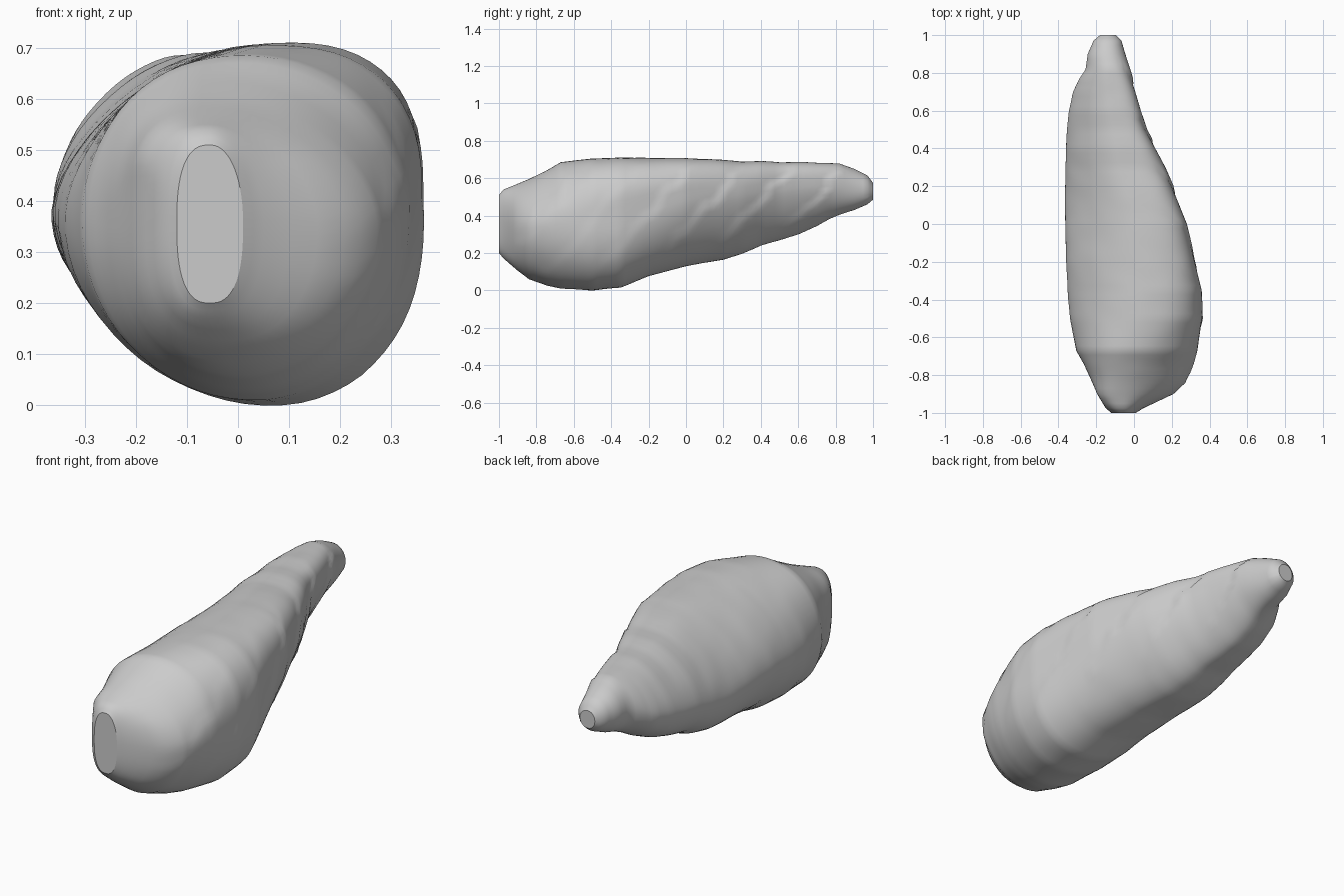
import bpy, bmesh, math
from mathutils import Vector, noise

if "Cube" in bpy.data.objects:
    bpy.data.objects.remove(bpy.data.objects["Cube"])

# Stations: y, x min, x max, z min, z max, crest x
STATIONS = [
    (-1.0, -.12, .01, .20, .51, -.055), (-.975, -.15, .05, .17, .54, -.06),
    (-.90, -.195, .21, .105, .57, -.06), (-.84, -.22, .275, .06, .595, -.05),
    (-.74, -.265, .315, .025, .645, -.03), (-.67, -.305, .335, .01, .685, .0),
    (-.50, -.34, .362, .0, .705, .07), (-.35, -.352, .357, .015, .71, .09),
    (-.20, -.36, .322, .075, .708, .07), (0, -.365, .278, .13, .706, .03),
    (.20, -.365, .205, .165, .695, -.03), (.30, -.362, .165, .195, .685, -.06),
    (.40, -.36, .115, .24, .69, -.08), (.50, -.355, .065, .268, .682, -.10),
    (.60, -.345, .035, .30, .685, -.12), (.70, -.322, .01, .345, .68, -.13),
    (.77, -.29, -.01, .385, .68, -.13), (.82, -.256, -.022, .405, .68, -.13),
    (.90, -.245, -.045, .43, .65, -.14), (.97, -.215, -.065, .46, .615, -.14),
    (1.0, -.18, -.095, .485, .575, -.14)]
SEGS = 64


def blend(y, y0, y1):
    t = min(1, max(0, (y - y0) / (y1 - y0)))
    return t * t * (3 - 2 * t)


def section(st):
    """Skewed oval across the body, with its own fullness per quarter."""
    y, x0, x1, z0, z1, crest = st
    mid, zc = (x0 + x1) / 2, (z0 + z1) / 2
    tail, nose = blend(y, -.4, .2), 1 - blend(y, -.9, -.5)
    end, tip = 1 - blend(y, .65, .95), 1 - blend(y, -1, -.8)
    base = mid + (crest - mid) * .3 + .04 * (1 - tail) * (1 - nose)
    power = {(1, 1): .96 + .08 * nose - .1 * tip + .02 * tail * end,
             (-1, 1): .97 + .10 * tail * end - .2 * tip,
             (-1, -1): .97 + .05 * tail * end - .2 * tip,
             (1, -1): .96 + .16 * tail * end - .18 * tip}
    # widest point sits high on the right, low on the left
    lift = {1: (z1 - z0) * (.04 + .12 * tail) * end * (1 - tip),
            -1: -(z1 - z0) * .10 * tail * end}
    ring = []
    for i in range(SEGS):
        a = 2 * math.pi * (i + .5) / SEGS
        c, s = math.cos(a), math.sin(a)
        sx, sz = (1 if c > 0 else -1), (1 if s > 0 else -1)
        p = power[sx, sz]
        c, s = sx * abs(c) ** p, sz * abs(s) ** p
        cx = mid + ((crest if s > 0 else base) - mid) * abs(s) ** 1.5
        x = min(max(cx + (x1 - x0) / 2 * c, x0), x1)
        z = zc + (z1 - z0) / 2 * s + lift[sx] * abs(c) ** 1.5
        # shallow diagonal steps on the right flank, fine lumps elsewhere
        fade = min(1, (1 - abs(y)) * 6)
        wob = .06 * noise.noise(Vector((x * 9, y * 9, z * 9)))
        saw = ((y - z * .9 + wob + 3) / .27) % 1.0
        d = .012 * (.5 - saw) * max(0, c) * max(0, 1 - s * s) * (.4 + .6 * tail)
        d += .002 * noise.noise(Vector((x * 9, y * 9, z * 9)))
        ring.append((x + d * c * fade, y, z + d * s * fade))
    return ring


# Body lofted through the stations
bm = bmesh.new()
rows = []
for a, b in zip(STATIONS, STATIONS[1:]):
    n = max(2, round((b[0] - a[0]) / .025))
    for k in range(n):
        t = k / n
        rows.append([p + (q - p) * t for p, q in zip(a, b)])
rows.append(list(STATIONS[-1]))
rings = [[bm.verts.new(p) for p in section(r)] for r in rows]
for a, b in zip(rings, rings[1:]):
    for i in range(SEGS):
        j = (i + 1) % SEGS
        bm.faces.new((a[i], a[j], b[j], b[i]))
bm.faces.new(rings[0][::-1])
bm.faces.new(rings[-1])
bmesh.ops.recalc_face_normals(bm, faces=bm.faces)
me = bpy.data.meshes.new("tapered_body")
bm.to_mesh(me)
bm.free()
body = bpy.data.objects.new("tapered_body", me)
bpy.context.collection.objects.link(body)
bpy.context.view_layer.objects.active = body
body.select_set(True)
bpy.ops.object.shade_smooth_by_angle(angle=math.radians(30))
